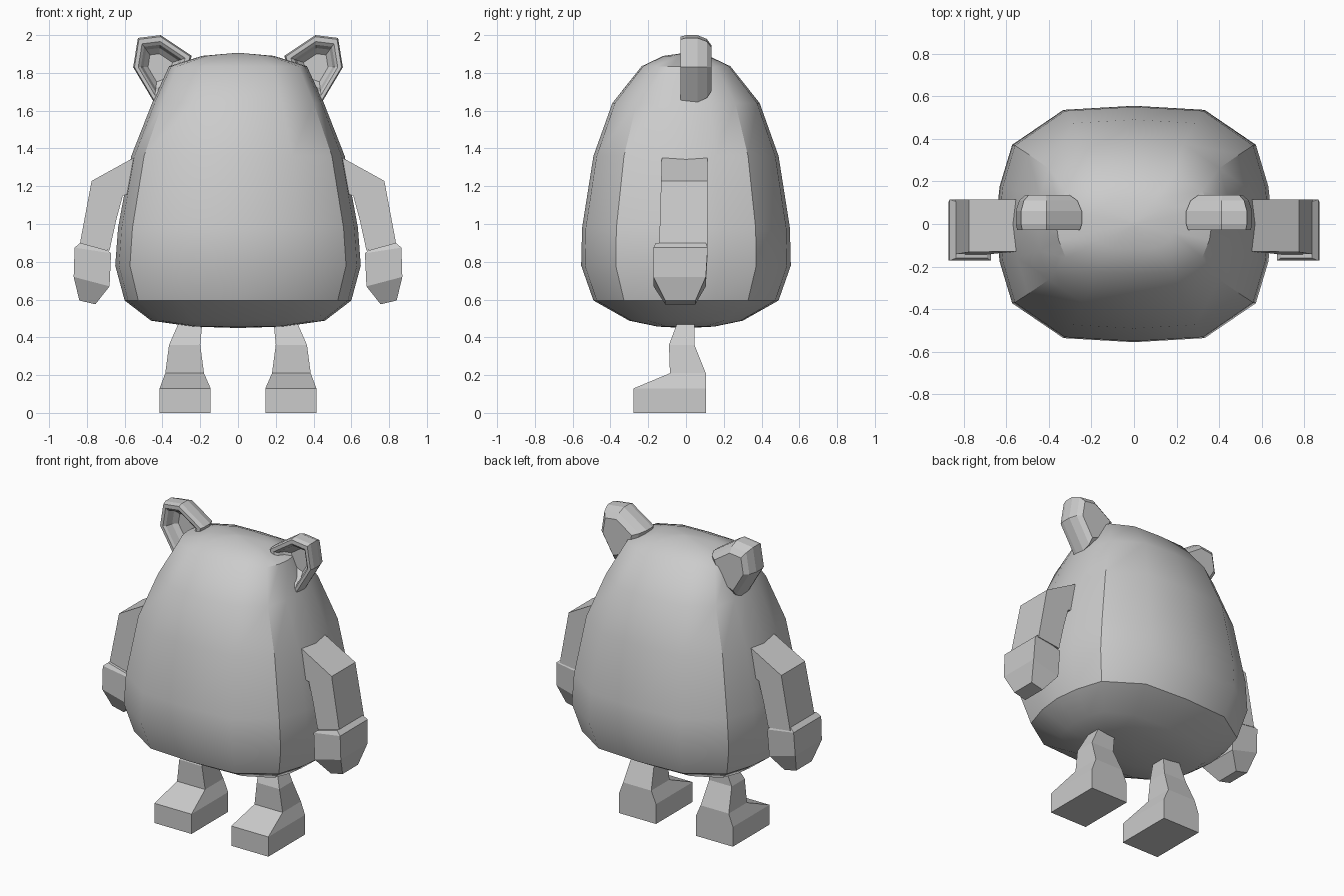
import bpy, bmesh, math

if "Cube" in bpy.data.objects:
    bpy.data.objects.remove(bpy.data.objects["Cube"])

grey = bpy.data.materials.new("plain grey")
grey.diffuse_color = (0.6, 0.6, 0.6, 1)
grey.use_nodes = True
grey.node_tree.nodes["Principled BSDF"].inputs["Base Color"].default_value = grey.diffuse_color


def finish(name, bm, angle=None):
    bmesh.ops.recalc_face_normals(bm, faces=bm.faces)
    mesh = bpy.data.meshes.new(name)
    bm.to_mesh(mesh)
    bm.free()
    mesh.materials.append(grey)
    obj = bpy.data.objects.new(name, mesh)
    bpy.context.collection.objects.link(obj)
    if angle:
        bpy.ops.object.select_all(action='DESELECT')
        obj.select_set(True)
        bpy.context.view_layer.objects.active = obj
        bpy.ops.object.shade_smooth_by_angle(angle=math.radians(angle))


def loft(name, rings, angle=None, side=1):
    """Skin a list of equal-length point rings and cap both ends."""
    bm = bmesh.new()
    loops = [[bm.verts.new((side * x, y, z)) for x, y, z in r] for r in rings]
    n = len(loops[0])
    for a, b in zip(loops, loops[1:]):
        for i in range(n):
            j = (i + 1) % n
            bm.faces.new((a[i], a[j], b[j], b[i]))
    bm.faces.new(loops[0])
    bm.faces.new(loops[-1])
    finish(name, bm, angle)


# Body: one rounded-box cross-section, scaled at each height
quarter = [(1, 0), (0.97, 0.32), (0.88, 0.67), (0.51, 0.965), (0, 1)]
half = quarter + [(-x, y) for x, y in quarter[-2::-1]]
section = half + [(x, -y) for x, y in half[-2:0:-1]]
levels = [(0.45, 0.02, 0.02), (0.457, 0.24, 0.15), (0.488, 0.46, 0.30),
          (0.595, 0.60, 0.49), (0.78, 0.65, 0.555), (0.98, 0.635, 0.55),
          (1.36, 0.565, 0.49), (1.64, 0.455, 0.39), (1.835, 0.365, 0.235),
          (1.89, 0.19, 0.12), (1.905, 0.02, 0.015)]
loft("body", [[(x * rx, y * ry, z) for x, y in section] for z, rx, ry in levels], 36)

ear_outline = [(0.41, 2.0), (0.53, 1.985), (0.555, 1.83),
               (0.445, 1.645), (0.30, 1.70), (0.245, 1.89)]
# Ear steps from the hollow floor, over the rim, to the domed back: scale, y
ear_steps = [(0.42, 0.06), (0.60, 0.03), (0.70, -0.015), (0.80, -0.028),
             (0.95, -0.028), (1, 0.0), (1, 0.06), (0.88, 0.11), (0.68, 0.135)]
cx, cz = 0.42, 1.83

arm_outline = [(0.545, 1.355), (0.775, 1.228), (0.84, 0.88), (0.68, 0.86),
               (0.645, 1.02), (0.61, 1.15), (0.555, 1.165)]

# Hand rings: inner x, inner z, outer x, outer z, y front, y back
hand_steps = [(0.69, 0.86, 0.835, 0.90, -0.16, 0.105),
              (0.672, 0.845, 0.865, 0.875, -0.172, 0.115),
              (0.68, 0.67, 0.87, 0.72, -0.172, 0.105),
              (0.755, 0.575, 0.84, 0.595, -0.11, 0.05)]

# Leg rings: z, x inner, x outer, y front, y back
leg_steps = [(0, 0.145, 0.415, -0.277, 0.105), (0.13, 0.145, 0.415, -0.277, 0.105),
             (0.21, 0.18, 0.385, -0.085, 0.105), (0.36, 0.2, 0.365, -0.09, 0.045),
             (0.52, 0.185, 0.295, -0.03, 0.045)]

for side, label in ((-1, "left"), (1, "right")):
    loft(f"{label}_ear", [[(cx + (x - cx) * s, y, cz + (z - cz) * s)
                           for x, z in ear_outline] for s, y in ear_steps], side=side)
    # Arm widens slightly forward toward the wrist
    loft(f"{label}_arm", [[(x, -0.128 - 0.03 * (1.355 - z), z) for x, z in arm_outline],
                          [(x, 0.115, z) for x, z in arm_outline]], side=side)
    loft(f"{label}_hand", [[(xi, f, zi), (xo, f, zo), (xo, b, zo), (xi, b, zi)]
                           for xi, zi, xo, zo, f, b in hand_steps], side=side)
    loft(f"{label}_leg", [[(xi, f, z), (xo, f, z), (xo, b, z), (xi, b, z)]
                          for z, xi, xo, f, b in leg_steps], side=side)
